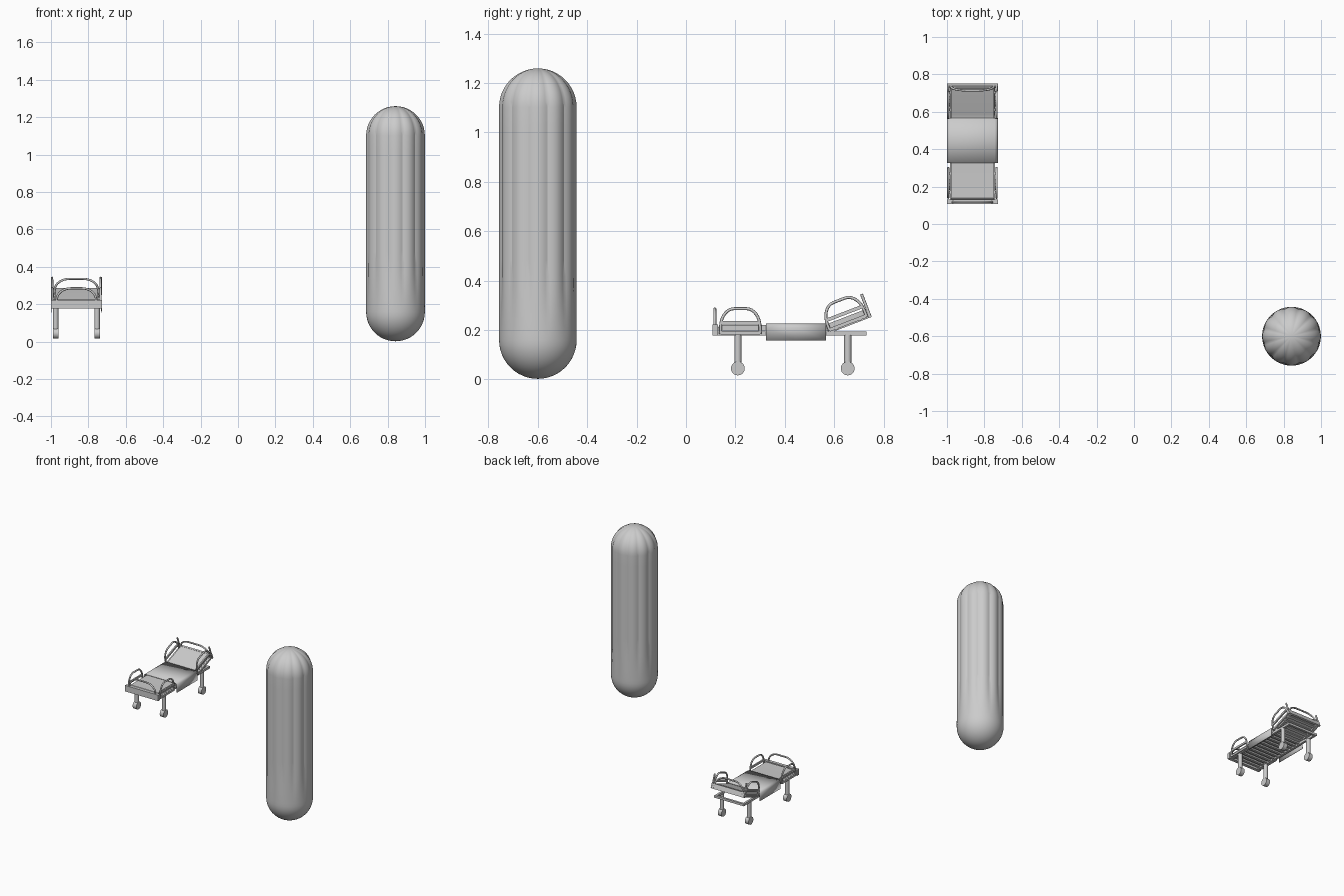
import bpy, bmesh
from math import sin, cos, pi, radians
from mathutils import Matrix, Vector

if "Cube" in bpy.data.objects:
    bpy.data.objects.remove(bpy.data.objects["Cube"])

CX = -0.864                      # bed centre line
PIVOT = Vector((CX, 0.572, 0.19))
FLAT = Matrix.Translation((CX, 0, 0))
HEAD = Matrix.Translation(PIVOT) @ Matrix.Rotation(radians(21), 4, 'X')


def finish(name, bm, mat=None, angle=35):
    if mat:
        bm.transform(mat)
    bmesh.ops.recalc_face_normals(bm, faces=bm.faces)
    me = bpy.data.meshes.new(name)
    bm.to_mesh(me)
    bm.free()
    ob = bpy.data.objects.new(name, me)
    bpy.context.collection.objects.link(ob)
    bpy.ops.object.select_all(action='DESELECT')
    bpy.context.view_layer.objects.active = ob
    ob.select_set(True)
    bpy.ops.object.shade_smooth_by_angle(angle=radians(angle))
    return ob


def box(name, lo, hi, mat=FLAT):
    bm = bmesh.new()
    bmesh.ops.create_cube(bm, size=1)
    lo, hi = Vector(lo), Vector(hi)
    for v in bm.verts:
        v.co = (lo + hi) / 2 + Vector(a * b for a, b in zip(v.co, hi - lo))
    return finish(name, bm, mat)


def cylinder(name, loc, r, depth, axis='Z', mat=FLAT, n=24):
    bm = bmesh.new()
    rot = Matrix.Rotation(pi / 2, 4, 'Y') if axis == 'X' else Matrix()
    bmesh.ops.create_cone(bm, cap_ends=True, segments=n, radius1=r, radius2=r,
                          depth=depth, matrix=Matrix.Translation(loc) @ rot)
    return finish(name, bm, mat)


def arch(name, width, height, corner, r, place, mat=FLAT):
    """Tube hoop with elliptical corners; place maps (u, h) to a 3D point."""
    cw, ch = corner
    pts = [(0, 0)]
    for i in range(9):
        a = pi - i * pi / 16
        pts.append((cw + cw * cos(a), height - ch + ch * sin(a)))
    pts += [(width - u, h) for u, h in reversed(pts)]
    cu = bpy.data.curves.new(name, 'CURVE')
    cu.dimensions = '3D'
    cu.bevel_depth = r
    cu.bevel_resolution = 2
    cu.use_fill_caps = True
    sp = cu.splines.new('POLY')
    sp.points.add(len(pts) - 1)
    for p, q in zip(sp.points, pts):
        p.co = (*place(*q), 1)
    ob = bpy.data.objects.new(name, cu)
    ob.matrix_world = mat
    bpy.context.collection.objects.link(ob)


def extrude_profile(name, pts, x0, x1, mat=FLAT):
    """Side profile of (y, z) points extruded across x."""
    bm = bmesh.new()
    f = bm.faces.new([bm.verts.new((x0, y, z)) for y, z in pts])
    g = bmesh.ops.extrude_face_region(bm, geom=[f])['geom']
    bmesh.ops.translate(bm, vec=(x1 - x0, 0, 0),
                        verts=[v for v in g if isinstance(v, bmesh.types.BMVert)])
    return finish(name, bm, mat)


# fluted capsule: twelve lobes that fade out towards the smooth base
bm = bmesh.new()
R, H, SEG = 0.157, 1.257, 96
prof = [(sin(a), R - R * cos(a)) for a in [i * pi / 24 for i in range(1, 13)]]
prof += [(1, 0.18 + i * 0.06) for i in range(15)]
prof += [(cos(a), H - R + R * sin(a)) for a in [i * pi / 24 for i in range(12)]]
rings = []
for k, z in prof:
    fade = min(1, max(0, (z - 0.2) / 0.2))
    ring = []
    for j in range(SEG):
        t = 2 * pi * j / SEG
        r = R * k * (1 - 0.05 * fade * (1 - abs(cos(6 * t))))
        ring.append(bm.verts.new((r * cos(t), r * sin(t), z)))
    rings.append(ring)
for a, b in zip(rings, rings[1:]):
    for j in range(SEG):
        bm.faces.new((a[j], a[j - 1], b[j - 1], b[j]))
for ring, z in ((rings[0], 0), (rings[-1], H)):
    tip = bm.verts.new((0, 0, z))
    for j in range(SEG):
        bm.faces.new((ring[j], ring[j - 1], tip))
finish("fluted_capsule", bm, Matrix.Translation((0.842, -0.6, 0.002)), 30)

# mattress with raised back section
end = HEAD @ Vector((0, 0.175, 0.032))
end_low = HEAD @ Vector((0, 0.178, 0.008))
extrude_profile("mattress", [
    (0.13, 0.197), (0.565, 0.197), (0.585, 0.201), (end_low.y, end_low.z),
    (end.y, end.z), (0.585, 0.229), (0.572, 0.223), (0.555, 0.22),
    (0.14, 0.22), (0.13, 0.212)], -0.112, 0.112)

# blanket draped over the middle
bm = bmesh.new()
sec = [(-0.137, 0.157), (-0.136, 0.21), (-0.131, 0.221), (-0.12, 0.226)]
sec += [(-x, z) for x, z in reversed(sec)]
cols = [[bm.verts.new((x, y, z)) for x, z in sec] for y in (0.325, 0.445, 0.566)]
for a, b in zip(cols, cols[1:]):
    for i in range(len(sec) - 1):
        bm.faces.new((a[i], a[i + 1], b[i + 1], b[i]))
blanket = finish("blanket", bm, FLAT, 60)
m = blanket.modifiers.new("thickness", 'SOLIDIFY')
m.thickness = 0.004
m.offset = -1

# base frame, back frame and legs with castors
for s, side in ((-1, "left"), (1, "right")):
    x = s * 0.113
    box(side + "_frame_beam", (x - 0.008, 0.113, 0.178), (x + 0.008, 0.731, 0.194))
    box(side + "_back_beam", (x - 0.006, 0, -0.006), (x + 0.006, 0.19, 0.008), HEAD)
    for y, end_name in ((0.21, "foot"), (0.655, "head")):
        tag = f"{side}_{end_name}"
        cylinder(tag + "_leg", (s * 0.111, y, 0.12), 0.0145, 0.12)
        cylinder(tag + "_castor", (s * 0.111, y, 0.044), 0.028, 0.03, 'X')
box("head_cross_beam", (-0.113, 0.715, 0.178), (0.113, 0.731, 0.194))

# slats under the mattress
for i in range(12):
    y = 0.15 + i * 0.037
    box("slat", (-0.113, y - 0.009, 0.184), (0.113, y + 0.009, 0.194))
for i in range(4):
    y = 0.03 + i * 0.042
    box("back_slat", (-0.113, y - 0.009, -0.004), (0.113, y + 0.009, 0.006), HEAD)

# side rails: arched tube, two bars, one set flat and one tilted
for tag, mat in (("foot", FLAT @ Matrix.Translation((0, 0.14, 0.184))),
                 ("head", HEAD @ Matrix.Translation((0, 0.012, 0.002)))):
    for s in (-1, 1):
        x = s * 0.129
        arch(tag + "_side_rail", 0.16, 0.102, (0.055, 0.075), 0.006,
             lambda u, h: (x, u, h), mat)
        for z in (0.004, 0.045):
            box(tag + "_rail_bar", (x - 0.005, 0, z - 0.007), (x + 0.005, 0.16, z + 0.007), mat)
        for y in (0.03, 0.13):
            box(tag + "_rail_bracket", (min(x, s * 0.11), y - 0.006, -0.005),
                (max(x, s * 0.11), y + 0.006, 0.005), mat)

# foot and head boards with hoops
box("foot_board", (-0.136, 0.107, 0.178), (0.136, 0.13, 0.222))
arch("foot_hoop", 0.21, 0.085, (0.075, 0.06), 0.006,
     lambda u, h: (u - 0.105, 0.117, 0.2 + h))
box("head_board", (-0.136, 0.178, -0.006), (0.136, 0.19, 0.03), HEAD)
arch("head_hoop", 0.23, 0.085, (0.08, 0.06), 0.006,
     lambda u, h: (u - 0.115, 0.185, h - 0.0), HEAD)
for s in (-1, 1):
    cylinder("head_corner_post", (s * 0.13, 0.185, 0.045), 0.006, 0.1, 'Z', HEAD, 12)
